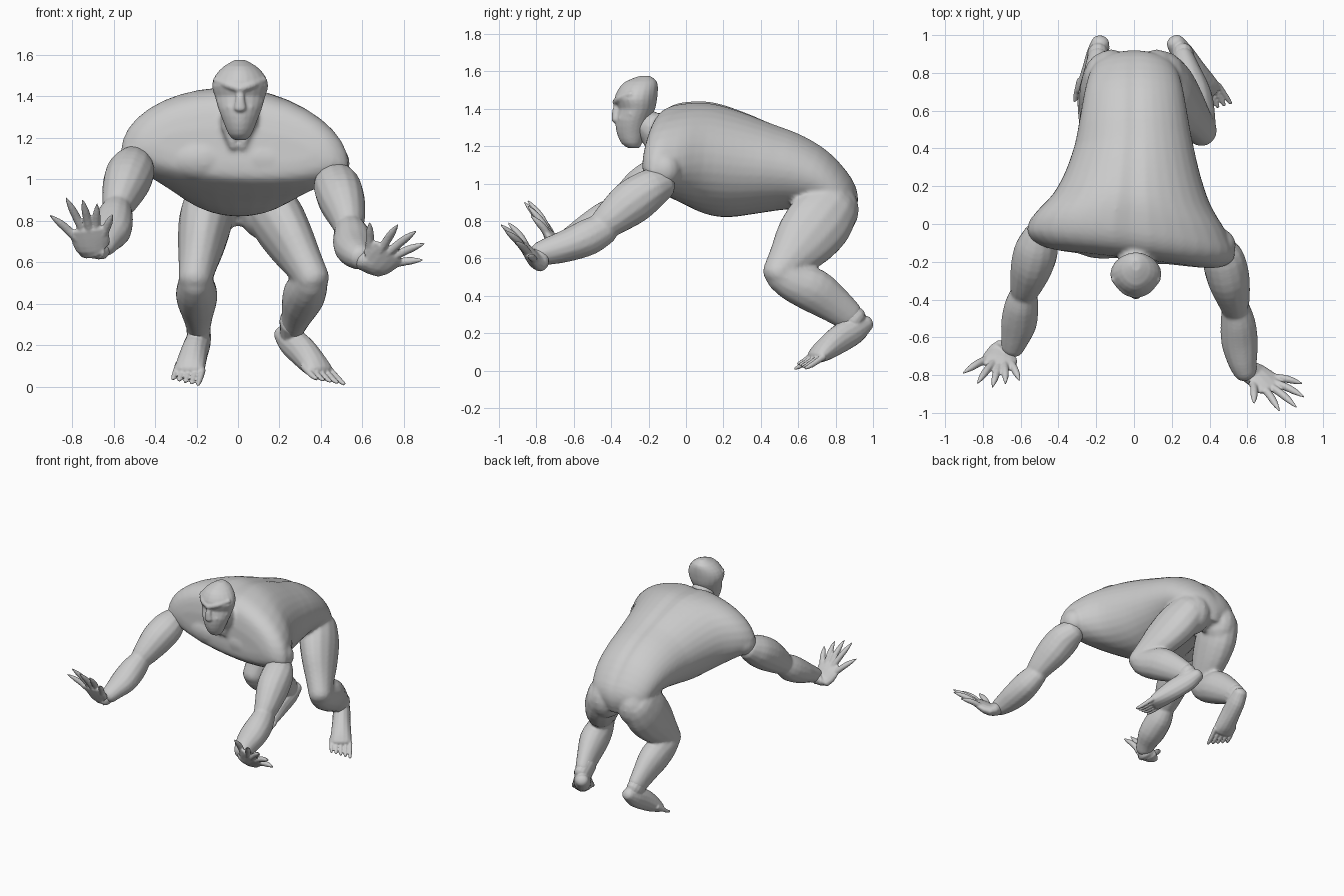
import bpy, bmesh, math
from mathutils import Vector, Matrix

if "Cube" in bpy.data.objects:
    bpy.data.objects.remove(bpy.data.objects["Cube"])


def smooth_rows(rows, steps):
    # Catmull-Rom interpolation of rows of numbers
    out = []
    n = len(rows)
    for i in range(n - 1):
        p0, p1, p2, p3 = rows[max(i - 1, 0)], rows[i], rows[i + 1], rows[min(i + 2, n - 1)]
        for s in range(steps):
            t = s / steps
            out.append([0.5 * (2 * b + (c - a) * t + (2 * a - 5 * b + 4 * c - d) * t * t
                        + (3 * b - a - 3 * c + d) * t ** 3)
                        for a, b, c, d in zip(p0, p1, p2, p3)])
    out.append(list(rows[-1]))
    return out


def skin(bm, rings):
    # Bridge rings of points and close both ends
    vs = [[bm.verts.new(p) for p in r] for r in rings]
    n = len(vs[0])
    for a, b in zip(vs, vs[1:]):
        for i in range(n):
            j = (i + 1) % n
            bm.faces.new((a[i], a[j], b[j], b[i]))
    bm.faces.new(vs[0][::-1])
    bm.faces.new(vs[-1])


def limb(bm, rows, side=(1, 0, 0), sides=14, steps=3):
    # Tube through rows (x, y, z, half width along side, half depth), rounded ends
    rows = smooth_rows([list(r) for r in rows], steps)
    pts = [Vector(r[:3]) for r in rows]
    side = Vector(side)
    d0, d1 = (pts[0] - pts[1]).normalized(), (pts[-1] - pts[-2]).normalized()

    def cap(r, d):
        m = min(r[3], r[4])
        return [[*(Vector(r[:3]) + d * m * k), r[3] * s, r[4] * s]
                for k, s in ((0.35, 0.85), (0.6, 0.55), (0.7, 0.2))]
    rows = cap(rows[0], d0)[::-1] + rows + cap(rows[-1], d1)
    pts = [Vector(r[:3]) for r in rows]
    rings = []
    for i, r in enumerate(rows):
        t = (pts[min(i + 1, len(pts) - 1)] - pts[max(i - 1, 0)]).normalized()
        u = (side - t * side.dot(t)).normalized()
        v = t.cross(u)
        rings.append([pts[i] + u * r[3] * math.cos(a) + v * r[4] * math.sin(a)
                      for a in (2 * math.pi * k / sides for k in range(sides))])
    skin(bm, rings)


def ball(bm, c, r):
    bmesh.ops.create_uvsphere(bm, u_segments=16, v_segments=10, radius=1,
                              matrix=Matrix.Translation(c) @ Matrix.Diagonal((*r, 1)))


def finish(name, bm, voxel=0, relax=4):
    bmesh.ops.recalc_face_normals(bm, faces=bm.faces)
    me = bpy.data.meshes.new(name)
    bm.to_mesh(me)
    bm.free()
    ob = bpy.data.objects.new(name, me)
    bpy.context.collection.objects.link(ob)
    me.polygons.foreach_set("use_smooth", [True] * len(me.polygons))
    if voxel:
        m = ob.modifiers.new("fuse", 'REMESH')
        m.mode, m.voxel_size, m.use_smooth_shade = 'VOXEL', voxel, True
        m = ob.modifiers.new("relax", 'SMOOTH')
        m.factor, m.iterations = 0.5, relax
    return ob


# Torso stations: top y, top z, bottom y, bottom z, half width, height of widest point
stations = [(-.18, 1.24, -.19, 1.08, .38, .4), (-.15, 1.36, -.18, 1.01, .48, .33),
            (-.08, 1.42, -.12, .96, .55, .3), (.03, 1.44, -.02, .90, .51, .4),
            (.15, 1.435, .10, .84, .42, .48), (.30, 1.39, .22, .82, .36, .5),
            (.45, 1.33, .38, .84, .315, .5), (.62, 1.265, .52, .86, .285, .5),
            (.77, 1.17, .65, .86, .26, .5), (.89, 1.03, .72, .82, .23, .5),
            (.92, .92, .74, .79, .19, .5), (.89, .82, .77, .77, .10, .5)]
body = bmesh.new()
rings = []
for ty, tz, by, bz, w, m in smooth_rows(stations, 3):
    top, bot = Vector((0, ty, tz)), Vector((0, by, bz))
    c = bot.lerp(top, m)
    fade = max(0, min(1, (0.45 - ty) / 0.45))     # shoulders are twisted, hips are not
    ring = []
    for k in range(36):
        a = 2 * math.pi * k / 36
        s = math.sin(a)
        p = c + (top - c) * s if s > 0 else c + (c - bot) * s
        x = w * math.cos(a)
        p = p + Vector((x - .015 * fade, -.12 * x * fade, -.06 * x * fade))
        if s > 0:
            p.z -= .015 * math.exp(-(x / .04) ** 2)   # groove along the spine
        ring.append(p)
    rings.append(ring)
skin(body, rings)
# Shoulder caps, chest muscles, buttocks and neck
ball(body, (.455, -.115, 1.075), (.085, .09, .095))
ball(body, (-.48, -.025, 1.13), (.085, .09, .09))
for sx in (-1, 1):
    ball(body, (sx * .16, -.115 - sx * .015, 1.10), (.18, .085, .11))
    ball(body, (sx * .12, .79, .86), (.12, .135, .15))
    limb(body, [(sx * .02, -.19, 1.16, .025, .025), (sx * .055, -.20, 1.26, .03, .03)])
limb(body, [(0, -.04, 1.24, .16, .13), (.005, -.13, 1.26, .105, .105), (.01, -.23, 1.33, .085, .08)])


# Legs: thigh and calf fuse with the torso, each foot is its own object
def leg(label, hip, knee, ankle, heel, toe):
    h, k, a = Vector((hip, .79, .89)), Vector((knee, .50, .53)), Vector((ankle, .88, .285))

    def row(p, q, t, w, d, dy=0, dz=0):
        v = p.lerp(q, t) + Vector((0, dy, dz))
        return (*v, w, d)
    limb(body, [row(h, k, 0, .12, .15), row(h, k, .25, .13, .18), row(h, k, .55, .115, .165),
                row(h, k, .82, .095, .12), row(h, k, 1.05, .08, .085)])
    limb(body, [row(k, a, .0, .08, .09, 0, -.01), row(k, a, .2, .095, .105, 0, -.01),
                row(k, a, .45, .10, .12, .01, .01), row(k, a, .75, .075, .10, .01, .005),
                row(k, a, 1.0, .058, .08)])
    foot = bmesh.new()
    H, T = Vector((heel, .95, .245)), Vector((toe, .635, .03))
    d = (T - H).normalized()
    side = Vector((-d.y, d.x, 0)).normalized()
    limb(foot, [row(H, T, -.04, .048, .045), row(H, T, .15, .06, .072, 0, .005),
                row(H, T, .42, .065, .075, 0, .012), row(H, T, .68, .073, .058, 0, .008),
                row(H, T, .80, .075, .04, 0, .004)], side)
    out = 1 if hip > 0 else -1
    for i in range(5):
        o = side * out * (i - 2) * -.033
        back = d * (-.012 * (4 - i if side.x * out < 0 else i))
        p = T + o + back
        r = .0145
        limb(foot, [(*(p - d * .09), r, r * 1.3), (*p, r, r), (*(p + d * .045 + Vector((0, 0, .006))), r * .75, r * .6)],
             side, 8, 2)
    limb(foot, [(ankle, .83, .32, .06, .08), (ankle, .90, .26, .058, .08)])
    finish(label + "_foot", foot, .006, 3)


leg("right", .14, .355, .26, .225, .435)
leg("left", -.14, -.205, -.19, -.18, -.25)
finish("torso_and_legs", body, .012, 5)


# Arms and clawed hands
def arm(label, upper, lower, heel, tips):
    bm = bmesh.new()
    limb(bm, upper)
    limb(bm, lower)
    finish(label + "_arm", bm, .009, 4)
    bm = bmesh.new()
    heel, tips = Vector(heel), [Vector(t) for t in tips]
    across = (tips[4] - tips[0]).normalized()
    mid = sum(tips, Vector()) / 5
    wrist = Vector(lower[-1][:3])
    limb(bm, [(*wrist.lerp(heel, .3), .055, .05), (*heel.lerp(mid, .10), .078, .042),
              (*heel.lerp(mid, .33), .095, .032), (*heel.lerp(mid, .52), .088, .02)], across)
    away = (mid - heel).normalized().cross(across)
    if away.z < 0:
        away.negate()
    for t in tips:
        r = .021
        base = heel.lerp(t, .38)
        limb(bm, [(*base, r, r), (*(base.lerp(t, .4) + away * .008), r, r),
                  (*(base.lerp(t, .7) + away * .006), r * .85, r * .8), (*t, .005, .005)], across, 8)
    finish(label + "_hand", bm, .006, 3)


arm("left", [(-.50, -.06, 1.08, .09, .09), (-.515, -.13, 1.04, .115, .113), (-.54, -.22, .98, .113, .118),
             (-.57, -.32, .90, .088, .095), (-.585, -.37, .86, .07, .075)],
    [(-.58, -.36, .86, .07, .08), (-.595, -.43, .81, .09, .095), (-.61, -.53, .75, .095, .085),
     (-.63, -.61, .71, .075, .065), (-.645, -.66, .68, .06, .055)], (-.69, -.665, .635),
    [(-.905, -.79, .825), (-.83, -.845, .91), (-.75, -.865, .90), (-.68, -.845, .88), (-.605, -.83, .83)])
arm("right", [(.455, -.13, 1.0, .09, .09), (.475, -.19, .97, .113, .11), (.50, -.29, .90, .113, .122),
              (.525, -.39, .82, .09, .10), (.535, -.45, .77, .072, .08)],
    [(.535, -.43, .765, .072, .085), (.55, -.52, .715, .092, .098), (.56, -.63, .67, .097, .088),
     (.575, -.73, .64, .078, .075), (.59, -.785, .625, .062, .062)], (.635, -.79, .575),
    [(.89, -.845, .61), (.90, -.915, .69), (.86, -.97, .75), (.77, -.99, .78), (.635, -.95, .79)])

# Head sections: z, front y, back y, half width
head = bmesh.new()
rings = []
for z, f, b, w in smooth_rows([(1.19, -.31, -.25, .03), (1.215, -.345, -.235, .055), (1.27, -.37, -.215, .078),
                               (1.34, -.378, -.19, .105), (1.40, -.362, -.165, .122), (1.45, -.382, -.155, .136),
                               (1.50, -.365, -.15, .12), (1.545, -.325, -.155, .078), (1.575, -.25, -.19, .025)], 2):
    ring = []
    for k in range(20):
        a = 2 * math.pi * k / 20
        c, s = math.cos(a), math.sin(a)
        pinch = 1 - .18 * max(0, s) ** 2          # narrower, wedge-like face
        ring.append((.01 + w * c * pinch, (f + b) / 2 - (b - f) / 2 * s, z))
    rings.append(ring)
skin(head, rings)
# Nose, brow and cheek ridges
limb(head, [(.01, -.365, 1.43, .018, .014), (.01, -.376, 1.39, .022, .018), (.01, -.376, 1.34, .03, .022)])
for sx in (-1, 1):
    limb(head, [(.01, -.376, 1.435, .018, .018), (.01 + sx * .06, -.352, 1.455, .02, .02),
                (.01 + sx * .115, -.29, 1.478, .018, .018)], (0, 0, 1))
    limb(head, [(.01 + sx * .045, -.348, 1.345, .018, .018), (.01 + sx * .095, -.29, 1.375, .018, .02)], (0, 0, 1))
finish("head", head, .007, 4)
